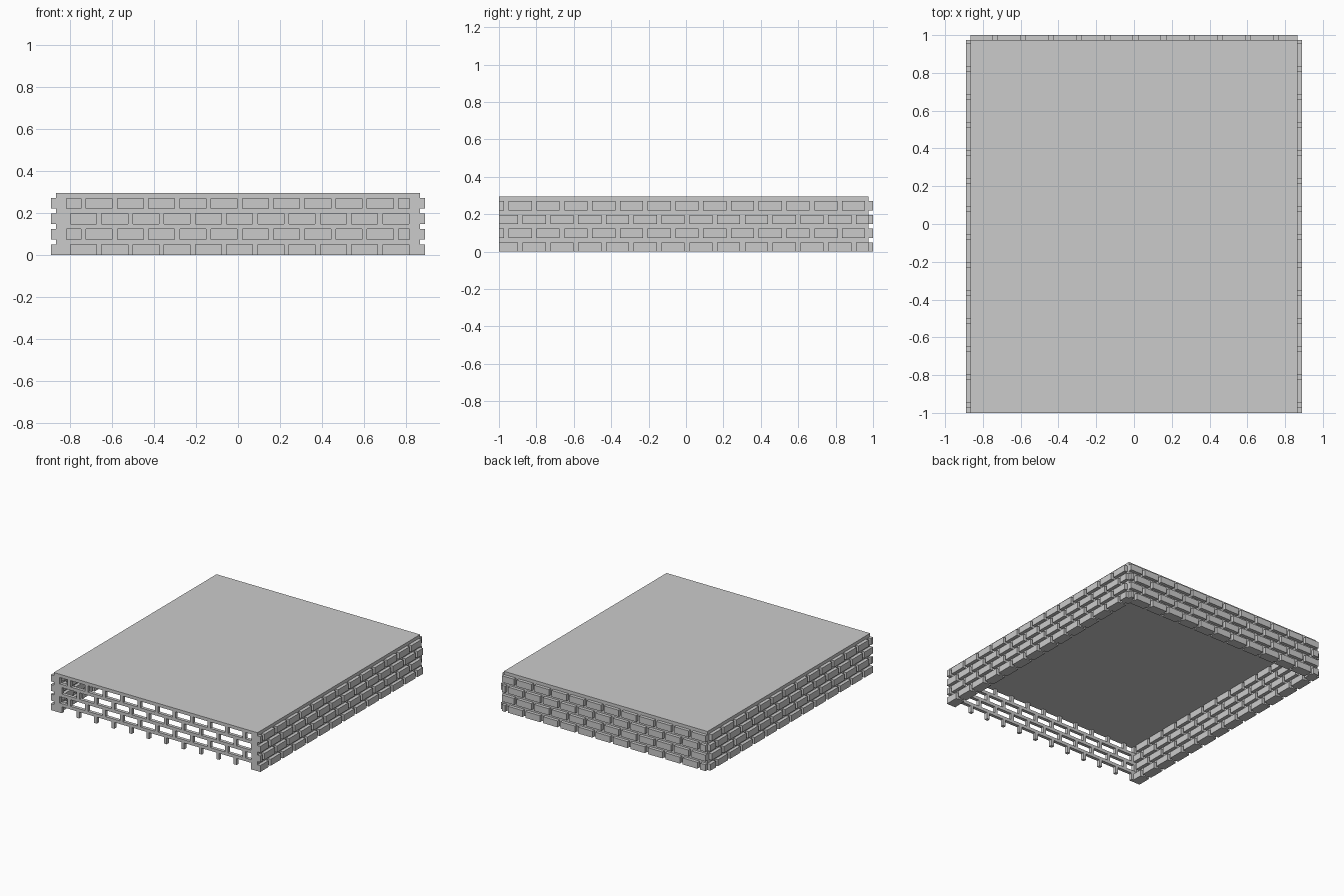
import bpy, bmesh
from mathutils import Vector

cube = bpy.data.objects.get("Cube")
if cube:
    bpy.data.objects.remove(cube)

PITCH, JOINT, ROW, BRICK = 0.1485, 0.0245, 0.0737, 0.0495
HEIGHT, ROWS, T = 0.295, 4, 0.025
X, FRONT, BACK = 0.865, -1.0, 0.975

grey = bpy.data.materials.new("stone_grey")
grey.use_nodes = True
grey.diffuse_color = (0.6, 0.6, 0.6, 1)
grey.node_tree.nodes["Principled BSDF"].inputs["Base Color"].default_value = (0.6, 0.6, 0.6, 1)


def make(name, boxes):
    """One object made of boxes given as (low corner, high corner)."""
    bm = bmesh.new()
    for lo, hi in boxes:
        lo, hi = Vector(lo), Vector(hi)
        verts = bmesh.ops.create_cube(bm, size=1)["verts"]
        for v in verts:
            v.co = (lo + hi) / 2 + v.co * (hi - lo)
    mesh = bpy.data.meshes.new(name)
    bm.to_mesh(mesh)
    bm.free()
    mesh.materials.append(grey)
    bpy.context.collection.objects.link(bpy.data.objects.new(name, mesh))


def spans(start, end, phase):
    """Joints and bricks along a course, clipped to the wall ends."""
    joints, bricks = [], []
    for k in range(-9, 10):
        c = phase + k * PITCH
        for out, a, b in ((joints, c - JOINT / 2, c + JOINT / 2),
                          (bricks, c + JOINT / 2, c + PITCH - JOINT / 2)):
            a, b = max(a, start), min(b, end)
            if b - a > 0.002:
                out.append((a, b))
    return joints, bricks


def wall(side, start, end, phase, depth, along_x, filled=True):
    """Mortar grid, with bricks standing proud on both faces if filled."""
    def box(u, d, z):
        if along_x:
            return (u[0], d[0], z[0]), (u[1], d[1], z[1])
        return (d[0], u[0], z[0]), (d[1], u[1], z[1])

    mortar, bricks = [], []
    proud = (depth[0] - T, depth[1] + T)
    for r in range(ROWS):
        z = r * ROW
        top = HEIGHT if r == ROWS - 1 else z + ROW
        mortar.append(box((start, end), depth, (z + BRICK, top)))
        # the courses are laid in running bond
        shift = 0 if r % 2 else PITCH / 2
        joints, blocks = spans(start, end, phase + shift)
        mortar += [box(u, depth, (z, z + BRICK)) for u in joints]
        bricks += [box(u, proud, (z, z + BRICK)) for u in blocks]
    make(side + "_mortar", mortar)
    if filled:
        make(side + "_bricks", bricks)


# Walls: the front one is an open mortar grid
wall("front", -X, X, 0.008, (FRONT, FRONT + T), True, filled=False)
wall("back", -X, X, 0.008, (BACK - T, BACK), True)
for side, depth in (("left", (X - T, X)), ("right", (-X, -X + T))):
    wall(side, FRONT, BACK, -0.069, depth, False)

# Flat roof slab
make("roof_slab", [((-X, FRONT, HEIGHT - T), (X, BACK, HEIGHT))])
